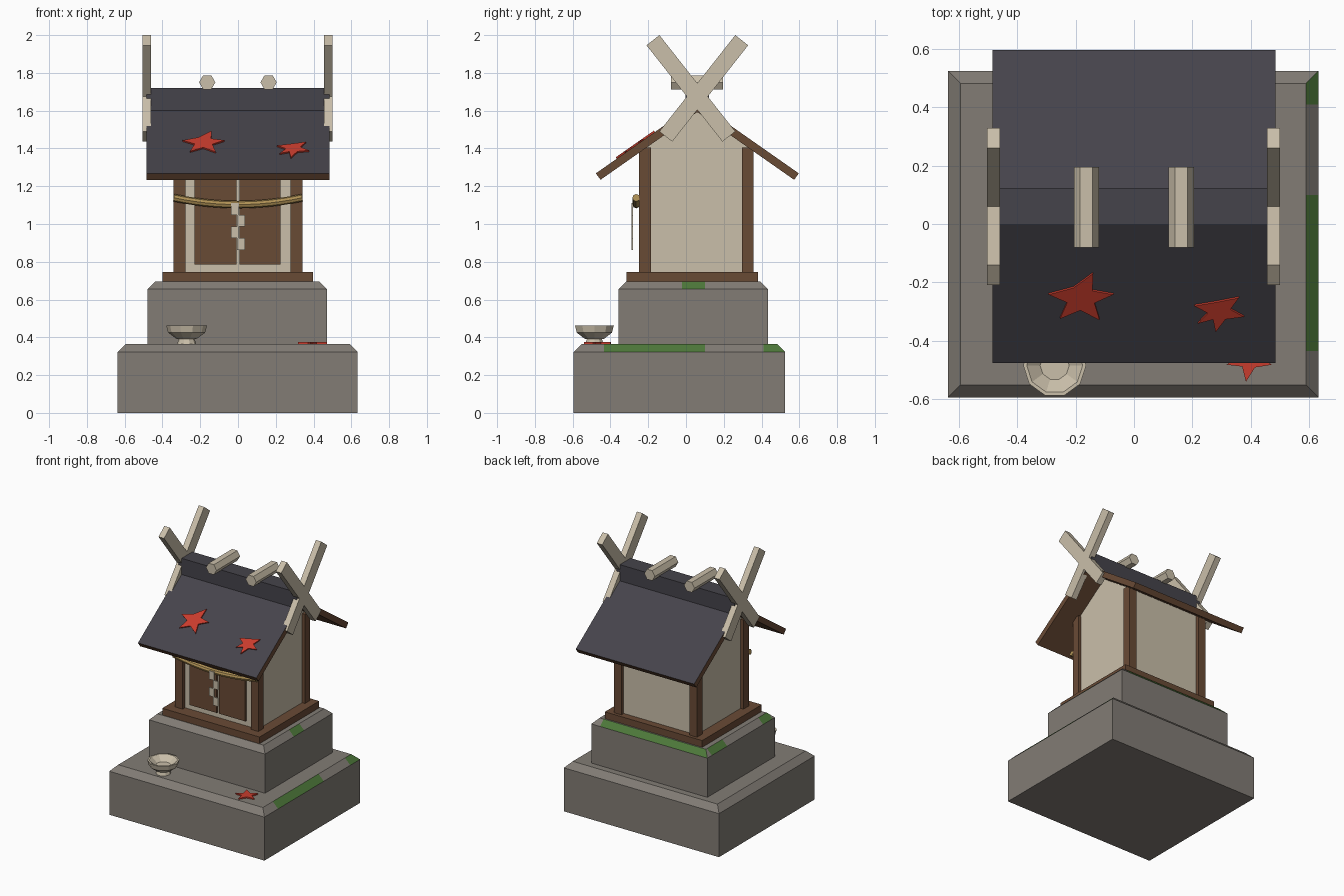
import bpy, bmesh, math
from mathutils import Matrix, Vector

if "Cube" in bpy.data.objects:
    bpy.data.objects.remove(bpy.data.objects["Cube"])


def mat(name, rgb):
    m = bpy.data.materials.new(name)
    m.diffuse_color = (*rgb, 1)
    m.use_nodes = True
    m.node_tree.nodes["Principled BSDF"].inputs["Base Color"].default_value = m.diffuse_color
    return m


STONE = mat("grey_stone", (0.223, 0.202, 0.178))
MOSS = mat("moss_green", (0.075, 0.19, 0.042))
WOOD = mat("brown_wood", (0.141, 0.069, 0.036))
CREAM = mat("pale_cream", (0.59, 0.52, 0.40))
TILE = mat("dark_roof", (0.060, 0.057, 0.070))
RED = mat("maple_red", (0.58, 0.045, 0.026))
GOLD = mat("straw_gold", (0.429, 0.283, 0.091))


def finish(name, bm, *mats):
    bmesh.ops.recalc_face_normals(bm, faces=bm.faces)
    me = bpy.data.meshes.new(name)
    bm.to_mesh(me)
    bm.free()
    for m in mats:
        me.materials.append(m)
    ob = bpy.data.objects.new(name, me)
    bpy.context.collection.objects.link(ob)
    return ob


def box_bm(x0, x1, y0, y1, z0, z1):
    bm = bmesh.new()
    bmesh.ops.create_cube(bm, size=1)
    for v in bm.verts:
        v.co = ((x0, x1)[v.co.x > 0], (y0, y1)[v.co.y > 0], (z0, z1)[v.co.z > 0])
    return bm


def box(name, dims, m):
    return finish(name, box_bm(*dims), m)


def prism_bm(points, depth):
    """Extrude 3D outline points along the depth vector."""
    bm = bmesh.new()
    f = bm.faces.new([bm.verts.new(p) for p in points])
    r = bmesh.ops.extrude_face_region(bm, geom=[f])
    vs = [g for g in r["geom"] if isinstance(g, bmesh.types.BMVert)]
    bmesh.ops.translate(bm, verts=vs, vec=depth)
    return bm


# Stones with chamfered tops; moss covers stretches of the chamfer
def stone(name, dims, chamfer, moss):
    bm = box_bm(*dims)
    top = dims[5]
    edges = [e for e in bm.edges if all(v.co.z > top - 1e-4 for v in e.verts)]
    bmesh.ops.bevel(bm, geom=edges, offset=chamfer, segments=1, affect='EDGES')
    bm.normal_update()
    for axis, side, a, b in moss:            # axis the chamfer runs along
        for cut in (a, b):
            co, no = Vector(), Vector()
            co[axis], no[axis] = cut, 1
            bmesh.ops.bisect_plane(bm, geom=bm.verts[:] + bm.edges[:] + bm.faces[:],
                                   plane_co=co, plane_no=no)
    bm.normal_update()
    for f in bm.faces:
        c = f.calc_center_median()
        for axis, side, a, b in moss:
            if 0.3 < f.normal.z < 0.9 and f.normal[1 - axis] * side > 0.3 and a < c[axis] < b:
                f.material_index = 1
    finish(name, bm, STONE, MOSS)


stone("lower_stone", (-0.638, 0.633, -0.595, 0.525, 0, 0.365), 0.043,
      [(1, 1, -0.435, 0.10), (1, 1, 0.41, 0.53)])
stone("upper_stone", (-0.478, 0.472, -0.358, 0.433, 0.34, 0.695), 0.04,
      [(0, 1, -0.48, 0.40), (1, -1, 0.20, 0.38), (1, -1, -0.33, -0.22), (1, 1, -0.02, 0.10)])

# Timber sill, posts, walls
box("timber_sill", (-0.4, 0.397, -0.315, 0.382, 0.69, 0.745), WOOD)
for x in (-0.31, 0.31):
    for y in (-0.217, 0.327):
        box("corner_post", (x - 0.031, x + 0.031, y - 0.031, y + 0.031, 0.745, 1.405), WOOD)

MID, RISE, EAVE, EAVE_Z, APEX = 0.06, 0.70, 0.5375, 1.268, 1.644
gable = [(-0.22, 0.745), (-0.22, 1.41), (MID, 1.605), (0.33, 1.41), (0.33, 0.745)]
finish("walls", prism_bm([(-0.318, y, z) for y, z in gable], (0.636, 0, 0)), CREAM)

# Doors
for x0, x1 in ((-0.23, -0.009), (0.009, 0.225)):
    box("door", (x0, x1, -0.237, -0.21, 0.785, 1.33), WOOD)

# Roof slopes: dark tops on brown boards
for s, label in ((-1, "front_roof"), (1, "back_roof")):
    prof = [(EAVE, EAVE_Z), (0, APEX), (0, APEX - 0.051), (EAVE - 0.025, EAVE_Z - 0.034)]
    bm = prism_bm([(-0.485, MID + s * d, z) for d, z in prof], (0.97, 0, 0))
    bmesh.ops.recalc_face_normals(bm, faces=bm.faces)
    for f in bm.faces:
        f.material_index = int(f.normal.z > 0.5)
    finish(label, bm, WOOD, TILE)
box("ridge_cap", (-0.485, 0.485, MID - 0.063, MID + 0.063, 1.59, 1.72), TILE)

# Crossed gable finials
for x in (-0.482, 0.478):
    for s in (-1, 1):
        top, low = Vector((x, MID + s * 0.235, 1.973)), Vector((x, MID - s * 0.167, 1.463))
        d = (top - low).normalized()
        w = Vector((0, d.z, -d.y)) * 0.0435
        h = Vector((-0.0225, 0, 0))
        finish("crossed_finial", prism_bm([top + w + h, top - w + h, low - w + h, low + w + h],
                                          (0.045, 0, 0)), CREAM)

# Six-sided ridge logs
for x in (-0.163, 0.162):
    ring = [(x + 0.043 * math.cos(i * math.pi / 3), -0.08, 1.75 + 0.043 * math.sin(i * math.pi / 3))
            for i in range(6)]
    finish("ridge_log", prism_bm(ring, (0, 0.275, 0)), CREAM)

# Sagging straw rope
cu = bpy.data.curves.new("straw_rope", 'CURVE')
cu.dimensions = '3D'
cu.bevel_depth, cu.bevel_resolution, cu.use_fill_caps = 0.02, 2, True
sp = cu.splines.new('POLY')
sp.points.add(12)
for i, p in enumerate(sp.points):
    t = i / 6 - 1
    p.co = (0.34 * t, -0.264, 1.103 + 0.036 * t * t, 1)
rope = bpy.data.objects.new("straw_rope", cu)
cu.materials.append(GOLD)
bpy.context.collection.objects.link(rope)
bpy.context.view_layer.objects.active = rope
rope.select_set(True)
bpy.ops.object.convert(target='MESH')
bpy.ops.object.shade_smooth_by_angle()

# Zigzag paper streamer
for i in range(4):
    x = -0.016 if i % 2 == 0 else 0.016
    z = 1.11 - i * 0.0615
    box("paper_streamer", (x - 0.021, x + 0.021, -0.288, -0.280, z - 0.062, z), CREAM)

# Offering bowl, turned with ten sides
bm = bmesh.new()
profile = [(0.052, 0.362), (0.042, 0.39), (0.055, 0.393), (0.098, 0.425), (0.108, 0.462),
           (0.096, 0.462), (0.05, 0.425)]
N = 10
rings = [[bm.verts.new((-0.272 + r * math.cos(2 * math.pi * i / N),
                        -0.485 + r * math.sin(2 * math.pi * i / N), z)) for i in range(N)]
         for r, z in profile]
for a, b in zip(rings, rings[1:]):
    for i in range(N):
        j = (i + 1) % N
        bm.faces.new((a[i], a[j], b[j], b[i]))
bm.faces.new(rings[0])
bm.faces.new(rings[-1])
finish("offering_bowl", bm, CREAM)


# Fallen maple leaves: thin stars
def leaf(name, loc, tilt, tips, radius):
    pts = []
    for i, a in enumerate(tips):
        b = tips[(i + 1) % len(tips)] + (360 if i == len(tips) - 1 else 0)
        for ang, r in ((a, radius), ((a + b) / 2, radius * 0.45)):
            pts.append((r * math.cos(math.radians(ang)), r * math.sin(math.radians(ang)), 0))
    bm = prism_bm(pts, (0, 0, 0.009))
    bm.transform(Matrix.Translation(loc) @ Matrix.Rotation(tilt, 4, 'X'))
    finish(name, bm, RED)


slope = math.atan(RISE)
for x, y, tips, r in ((-0.182, -0.25, (8, 68, 172, 230, 305), 0.112),
                      (0.292, -0.295, (-15, 40, 165, 215, 262), 0.088)):
    z = EAVE_Z + RISE * (y - MID + EAVE)
    leaf("roof_leaf", (x, y, z), slope, tips, r)
leaf("ground_leaf", (0.395, -0.462, 0.365), 0, (-15, 50, 125, 195, 262), 0.08)
